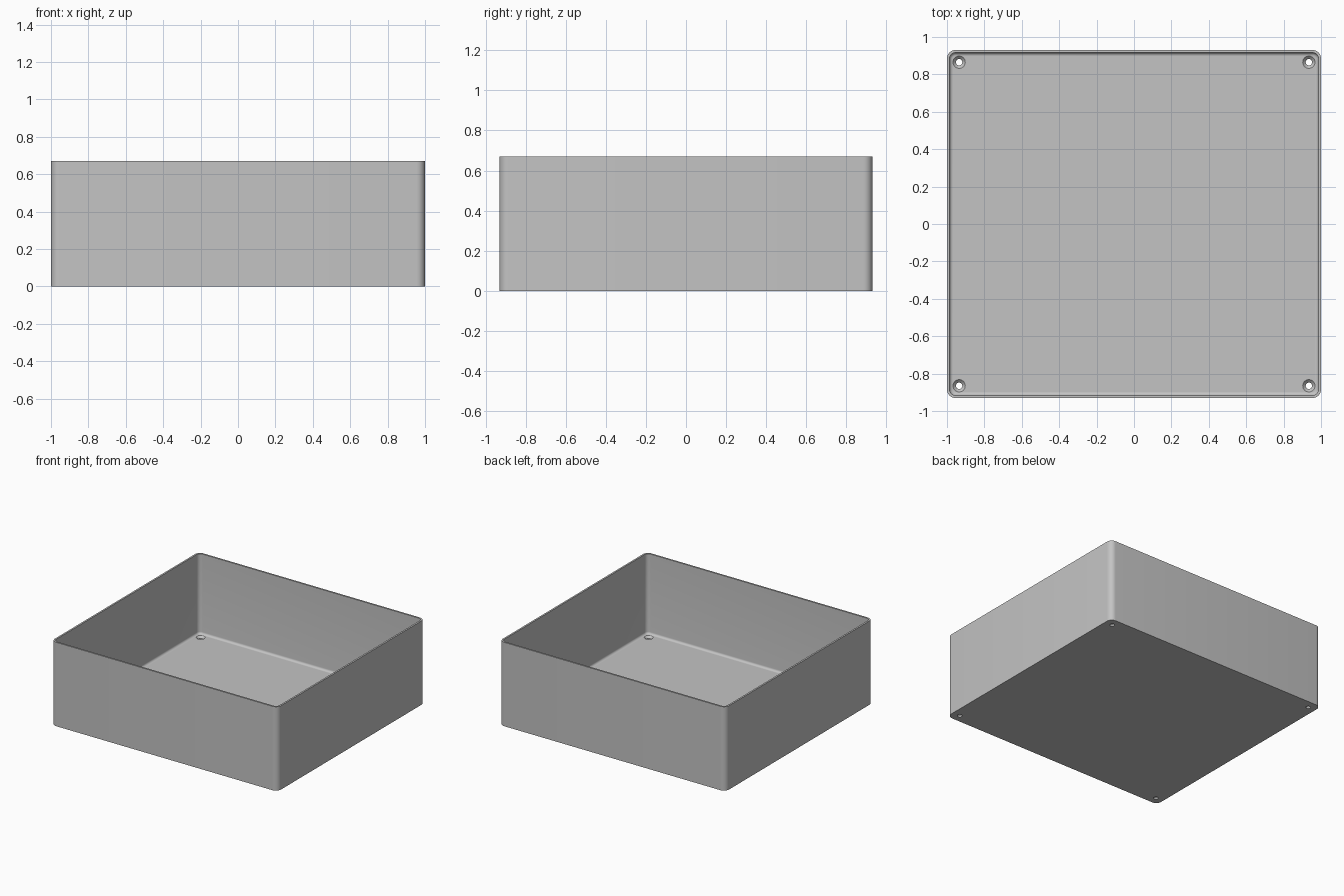
import bpy
import bmesh
from math import sin, cos, pi

cube = bpy.data.objects.get("Cube")
if cube:
    bpy.data.objects.remove(cube, do_unlink=True)

HALF_X, HALF_Y, HEIGHT = 1.0, 0.93, 0.67
CORNER, WALL, FLOOR, FILLET = 0.045, 0.014, 0.03, 0.018
HOLE_X, HOLE_Y, HOLE_R, SINK_R = 0.935, 0.865, 0.017, 0.033

grey = bpy.data.materials.new("plain grey")
grey.use_nodes = True
colour = (0.55, 0.55, 0.55, 1)
grey.diffuse_color = colour
grey.node_tree.nodes["Principled BSDF"].inputs["Base Color"].default_value = colour


def rounded_loop(inset, z, steps=8):
    """Rounded rectangle, inset from the outer outline."""
    r = CORNER - inset
    points = []
    for q, (sx, sy) in enumerate([(1, 1), (-1, 1), (-1, -1), (1, -1)]):
        for i in range(steps + 1):
            a = (q + i / steps) * pi / 2
            points.append((sx * (HALF_X - CORNER) + r * cos(a),
                           sy * (HALF_Y - CORNER) + r * sin(a), z))
    return points


def circle_loop(x, y, r, z, steps=32):
    return [(x + r * cos(2 * pi * i / steps), y + r * sin(2 * pi * i / steps), z)
            for i in range(steps)]


def loft(name, loops):
    """Closed solid skinned through a list of equal loops."""
    bm = bmesh.new()
    rings = [[bm.verts.new(p) for p in loop] for loop in loops]
    for a, b in zip(rings, rings[1:]):
        for i in range(len(a)):
            j = (i + 1) % len(a)
            bm.faces.new((a[i], a[j], b[j], b[i]))
    bm.faces.new(rings[0][::-1])
    bm.faces.new(rings[-1])
    bmesh.ops.recalc_face_normals(bm, faces=bm.faces)
    mesh = bpy.data.meshes.new(name)
    bm.to_mesh(mesh)
    bm.free()
    mesh.materials.append(grey)
    obj = bpy.data.objects.new(name, mesh)
    bpy.context.collection.objects.link(obj)
    return obj


# Open tray: outer wall, rim, inner wall, filleted floor
loops = [rounded_loop(0, 0), rounded_loop(0, HEIGHT), rounded_loop(WALL, HEIGHT)]
for i in range(7):
    a = i / 6 * pi / 2
    loops.append(rounded_loop(WALL + FILLET * (1 - cos(a)),
                              FLOOR + FILLET * (1 - sin(a))))
tray = loft("open_tray", loops)
bpy.context.view_layer.objects.active = tray
tray.select_set(True)

# Countersunk screw holes in the four floor corners
for sx in (-1, 1):
    for sy in (-1, 1):
        x, y = sx * HOLE_X, sy * HOLE_Y
        sink_z = FLOOR - (SINK_R - HOLE_R)
        cutter = loft("hole_cutter", [
            circle_loop(x, y, HOLE_R, -0.02),
            circle_loop(x, y, HOLE_R, sink_z),
            circle_loop(x, y, SINK_R, FLOOR),
            circle_loop(x, y, SINK_R, FLOOR + 0.02)])
        cutter.hide_render = True
        cut = tray.modifiers.new("screw_hole", 'BOOLEAN')
        cut.operation = 'DIFFERENCE'
        cut.solver = 'EXACT'
        cut.object = cutter
        bpy.ops.object.modifier_apply(modifier=cut.name)
        bpy.data.objects.remove(cutter, do_unlink=True)

bpy.ops.object.shade_smooth_by_angle(angle=pi / 6)
